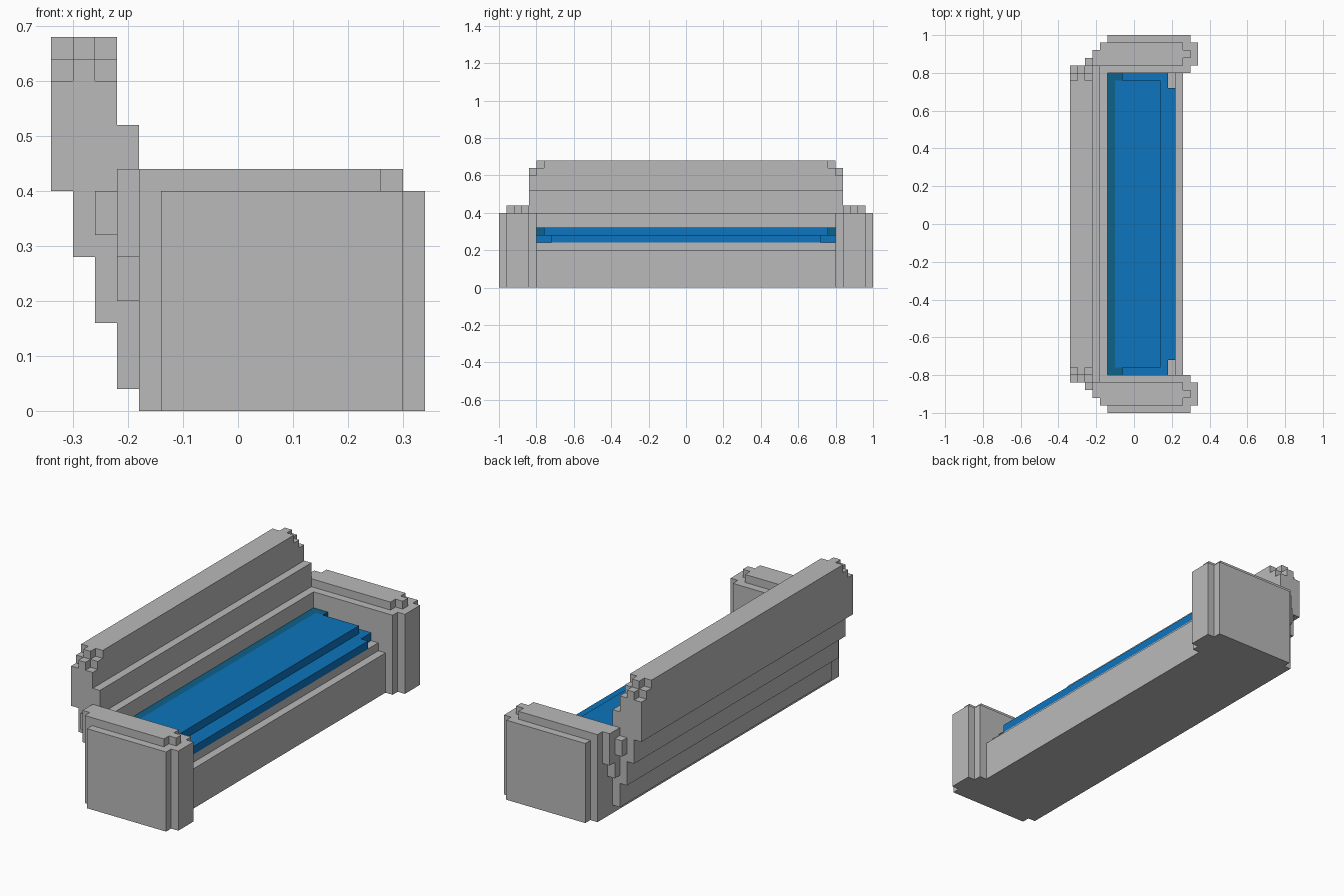
import bpy, bmesh

cube = bpy.data.objects.get("Cube")
if cube:
    bpy.data.objects.remove(cube, do_unlink=True)


def material(name, rgb):
    m = bpy.data.materials.new(name)
    m.use_nodes = True
    m.diffuse_color = (*rgb, 1)
    bsdf = m.node_tree.nodes["Principled BSDF"]
    bsdf.inputs["Base Color"].default_value = (*rgb, 1)
    bsdf.inputs["Roughness"].default_value = 0.8
    return m


GREY = material("grey frame", (0.49, 0.49, 0.49))
BLUE = material("blue cushion", (0.004, 0.178, 0.515))
TEAL = material("dark teal cushion edge", (0.004, 0.12, 0.26))


def prism(name, pts, axis, lo, hi, mat):
    """Extrude a 2D outline along axis: 'y' takes (x, z) points, 'z' takes (x, y), 'x' takes (y, z)."""
    place = {"x": lambda p, t: (t, p[0], p[1]),
             "y": lambda p, t: (p[0], t, p[1]),
             "z": lambda p, t: (p[0], p[1], t)}[axis]
    bm = bmesh.new()
    a = [bm.verts.new(place(p, lo)) for p in pts]
    b = [bm.verts.new(place(p, hi)) for p in pts]
    bm.faces.new(a)
    bm.faces.new(b[::-1])
    n = len(pts)
    for i in range(n):
        j = (i + 1) % n
        bm.faces.new((a[i], b[i], b[j], a[j]))
    bmesh.ops.recalc_face_normals(bm, faces=bm.faces)
    me = bpy.data.meshes.new(name)
    bm.to_mesh(me)
    bm.free()
    me.materials.append(mat)
    ob = bpy.data.objects.new(name, me)
    bpy.context.collection.objects.link(ob)
    return ob


def box(name, x, y, z, mat=GREY):
    return prism(name, [(x[0], y[0]), (x[1], y[0]), (x[1], y[1]), (x[0], y[1])], "z", z[0], z[1], mat)


# Base and front rail
prism("seat_base", [(-.14, 0), (.26, 0), (.26, .20), (.22, .20), (.22, .24), (-.14, .24)],
      "y", -.80, .80, GREY)

# Stepped, leaning backrest
prism("backrest", [(-.14, 0), (-.18, 0), (-.18, .04), (-.22, .04), (-.22, .16), (-.26, .16),
                   (-.26, .28), (-.30, .28), (-.30, .40), (-.34, .40), (-.34, .60), (-.22, .60),
                   (-.22, .52), (-.18, .52), (-.18, .40), (-.14, .40)], "y", -.84, .84, GREY)

# Backrest crest: three strips with stepped ends, the middle one longer
for name, x, e in (("rear", -.34, 0), ("middle", -.30, .04), ("front", -.26, 0)):
    w, t = .80 + e, .76 + e
    prism("crest_" + name, [(-w, .60), (w, .60), (w, .64), (t, .64), (t, .68),
                            (-t, .68), (-t, .64), (-w, .64)], "x", x, x + .04, GREY)

# Cushion: lower layer with notched front corners, raised upper layer
prism("cushion_lower", [(-.14, -.80), (.18, -.80), (.18, -.72), (.22, -.72),
                        (.22, .72), (.18, .72), (.18, .80), (-.14, .80)], "z", .24, .28, BLUE)
box("cushion_upper", (-.10, .14), (-.76, .76), (.28, .32), BLUE)
prism("cushion_rear_edge", [(-.14, -.80), (-.06, -.80), (-.06, -.76), (-.10, -.76),
                            (-.10, .76), (-.06, .76), (-.06, .80), (-.14, .80)], "z", .28, .32, TEAL)

# Arms, one on each side
for side, s in (("left", 1), ("right", -1)):
    def span(a, b):
        return (a, b) if s > 0 else (-b, -a)

    body = [(-.14, .80), (.30, .80), (.30, .84), (.34, .84), (.34, .96), (.30, .96), (.30, 1.0),
            (-.14, 1.0), (-.14, .96), (-.18, .96), (-.18, .84), (-.14, .84)]
    prism(side + "_arm", [(x, s * y) for x, y in body], "z", 0, .40, GREY)
    cap = [(-.22, .84), (.26, .84), (.26, .88), (.30, .88), (.30, .92), (.26, .92), (.26, .96),
           (-.18, .96), (-.18, .92), (-.22, .92)]
    prism(side + "_arm_cap", [(x, s * y) for x, y in cap], "z", .40, .44, GREY)
    # Stepped brackets behind the arm
    box(side + "_bracket_inner", (-.22, -.18), span(.84, .88), (.20, .40))
    box(side + "_bracket_outer", (-.22, -.18), span(.88, .92), (.28, .40))
    box(side + "_bracket_rear", (-.26, -.22), span(.84, .88), (.32, .40))
